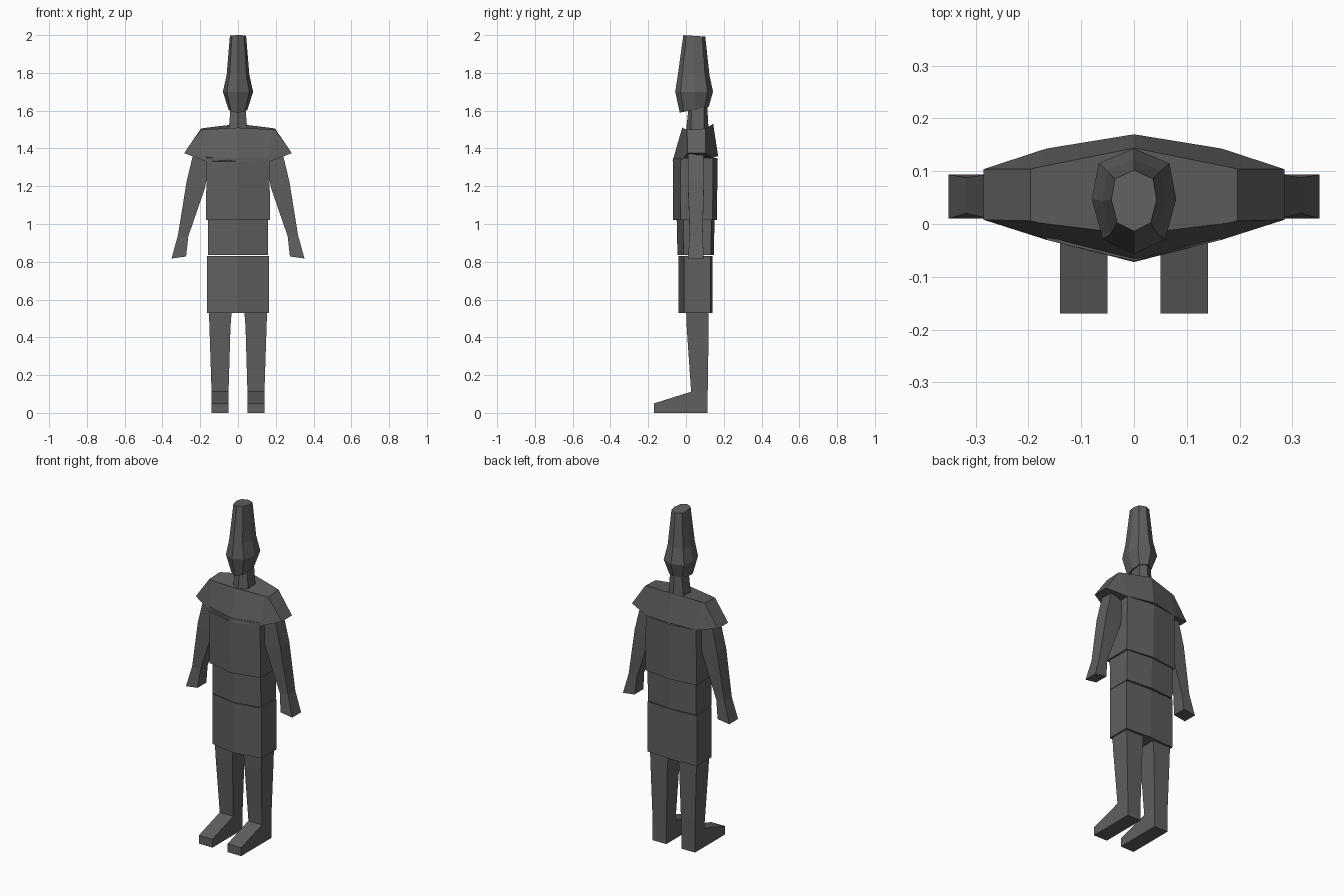
import bpy, bmesh

grey = bpy.data.materials.new("dark grey")
grey.diffuse_color = (0.115, 0.115, 0.115, 1)


def loft(name, rings):
    """Skin a stack of equal-length point rings and cap both ends."""
    bm = bmesh.new()
    loops = [[bm.verts.new(p) for p in ring] for ring in rings]
    n = len(loops[0])
    for a, b in zip(loops, loops[1:]):
        for i in range(n):
            j = (i + 1) % n
            bm.faces.new((a[i], a[j], b[j], b[i]))
    bm.faces.new(loops[0][::-1])
    bm.faces.new(loops[-1])
    bmesh.ops.recalc_face_normals(bm, faces=bm.faces)
    mesh = bpy.data.meshes.new(name)
    bm.to_mesh(mesh)
    bm.free()
    mesh.materials.append(grey)
    ob = bpy.data.objects.new(name, mesh)
    bpy.context.collection.objects.link(ob)
    return ob


def mirrored(half):
    """Close a right-hand half outline (front centre to back centre) over x = 0."""
    return half + [(-x, y, z) for x, y, z in half[-2:0:-1]]


def hexagon(w, front, cf, cb, back, z):
    """Six-sided section: ridge front and back, flat sides."""
    return mirrored([(0, front, z), (w, cf, z), (w, cb, z), (0, back, z)])


# Robe: lower skirt, waist and chest
loft("skirt", [hexagon(0.163, -0.04, -0.01, 0.13, 0.14, 0.53),
               hexagon(0.163, -0.04, -0.01, 0.13, 0.14, 0.83)])
loft("waist", [hexagon(0.16, -0.045, -0.012, 0.132, 0.147, 0.835),
               hexagon(0.16, -0.05, -0.015, 0.135, 0.152, 1.06)])
loft("chest", [hexagon(0.17, -0.068, -0.028, 0.141, 0.163, 1.02),
               hexagon(0.166, -0.07, -0.03, 0.143, 0.168, 1.35)])

# Shoulder cape with flared side tips
loft("shoulder_cape", [
    mirrored([(0, -0.072, 1.33), (0.166, -0.03, 1.33), (0.285, 0.008, 1.375),
              (0.285, 0.104, 1.375), (0.166, 0.143, 1.35), (0, 0.17, 1.36)]),
    mirrored([(0, -0.02, 1.51), (0.18, 0.002, 1.5), (0.196, 0.006, 1.5),
              (0.196, 0.104, 1.505), (0.18, 0.108, 1.508), (0, 0.144, 1.53)])])

# Neck
loft("neck", [hexagon(0.05, 0.0, 0.025, 0.095, 0.12, 1.49),
              hexagon(0.038, 0.015, 0.03, 0.095, 0.112, 1.63)])


# Head and tall hat: eight-sided sections, (half width, front, back, front z, back z)
def octagon(w, f, b, zf, zb):
    pts = [(0, 0.0), (0.74, 0.14), (1, 0.52), (0.84, 0.86), (0, 1)]
    return mirrored([(w * x, f + (b - f) * t, zf + (zb - zf) * t) for x, t in pts])


loft("head", [octagon(0.05, -0.033, 0.12, 1.59, 1.62),
              octagon(0.08, -0.057, 0.143, 1.70, 1.70),
              octagon(0.06, -0.043, 0.124, 1.79, 1.79),
              octagon(0.043, -0.014, 0.102, 2.0, 1.992)])

for side, s in (("right", 1), ("left", -1)):
    # Arm: box sections (inner x, inner z, outer x, outer z, front y, back y)
    arm = [(0.15, 1.33, 0.235, 1.38, 0.012, 0.092),
           (0.175, 1.19, 0.273, 1.22, 0.010, 0.095),
           (0.263, 0.935, 0.318, 0.94, 0.020, 0.088),
           (0.275, 0.828, 0.352, 0.817, 0.010, 0.094)]
    loft(side + "_arm", [[(s * xi, f, zi), (s * xo, f, zo), (s * xo, b, zo), (s * xi, b, zi)]
                         for xi, zi, xo, zo, f, b in arm])

    # Leg and foot: box sections (inner x, outer x, front y, back y, front z, back z)
    leg = [(0.05, 0.14, -0.17, 0.115, 0.0, 0.0),
           (0.05, 0.14, -0.17, 0.115, 0.05, 0.05),
           (0.05, 0.14, 0.027, 0.115, 0.112, 0.112),
           (0.04, 0.151, 0.004, 0.12, 0.45, 0.45),
           (0.032, 0.155, 0.0, 0.12, 0.56, 0.56)]
    loft(side + "_leg", [[(s * xi, f, zf), (s * xo, f, zf), (s * xo, b, zb), (s * xi, b, zb)]
                         for xi, xo, f, b, zf, zb in leg])
